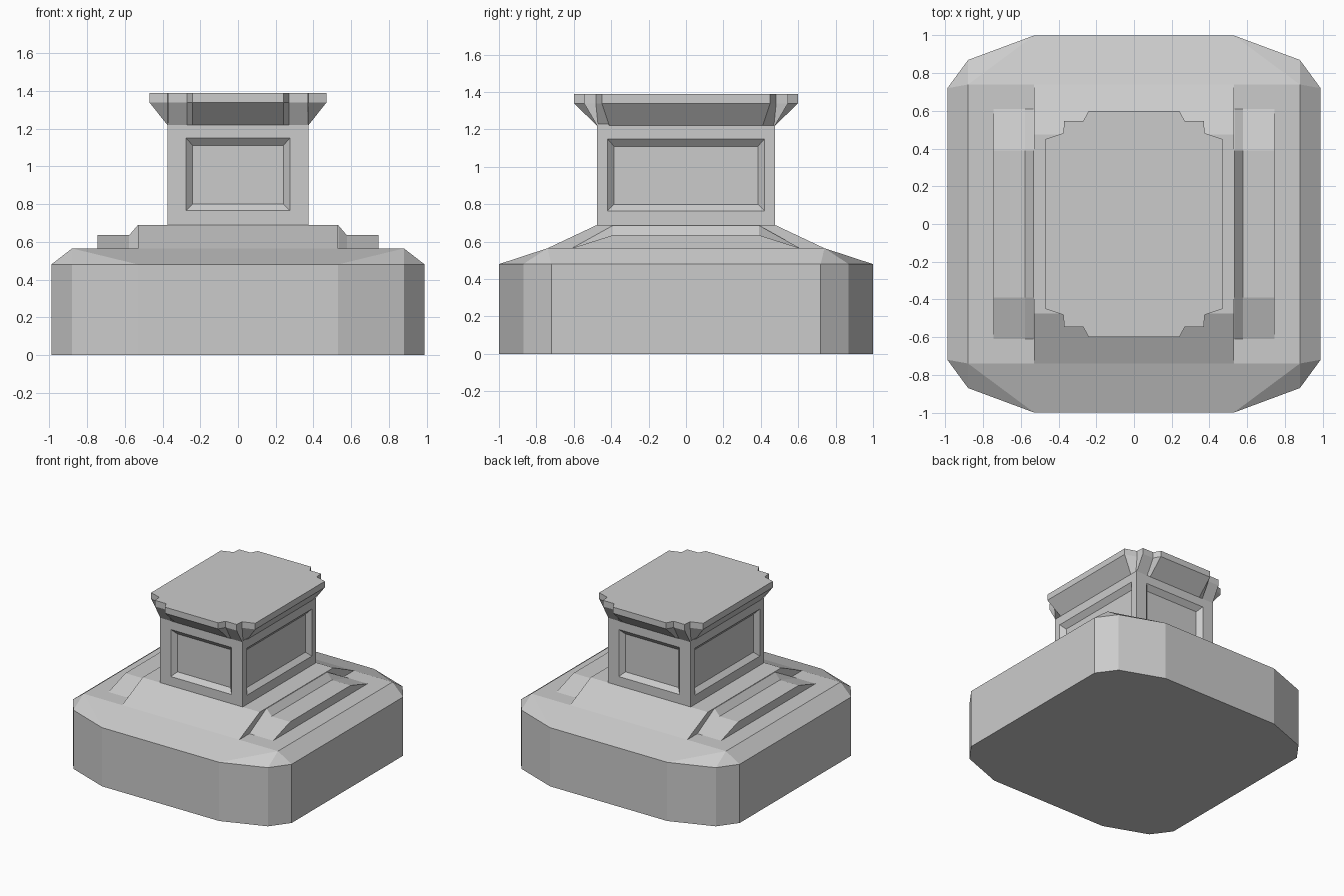
import bpy, bmesh
from math import copysign

if "Cube" in bpy.data.objects:
    bpy.data.objects.remove(bpy.data.objects["Cube"])

def finish(bm, name):
    bmesh.ops.recalc_face_normals(bm, faces=bm.faces[:])
    me = bpy.data.meshes.new(name)
    bm.to_mesh(me)
    bm.free()
    ob = bpy.data.objects.new(name, me)
    bpy.context.collection.objects.link(ob)
    return ob

def four_way(quarter):
    """Mirror a quarter outline (+x,+y, from the y axis to the x axis) into a full loop."""
    q, r = quarter, quarter[::-1]
    return (q + [(x, -y) for x, y in r] + [(-x, -y) for x, y in q]
            + [(-x, y) for x, y in r])

def loft(name, rings):
    """Skin rings of equal point count and close both ends."""
    bm = bmesh.new()
    loops = [[bm.verts.new(p) for p in ring] for ring in rings]
    n = len(loops[0])
    for a, b in zip(loops, loops[1:]):
        for i in range(n):
            j = (i + 1) % n
            bm.faces.new((a[i], a[j], b[j], b[i]))
    bm.faces.new(loops[0])
    bm.faces.new(loops[-1])
    return finish(bm, name)

def at_z(quarter, z):
    return [(x, y, z) for x, y in four_way(quarter)]

# Base plinth: chamfered slab with a sloping shoulder
bm = bmesh.new()
outline = [(0.53, 1.0), (0.88, 0.87), (0.99, 0.72)]
for p in at_z(outline, 0) + at_z(outline, 0.48) + at_z([(0.88, 0.74)], 0.565)[::1]:
    bm.verts.new(p)
bmesh.ops.convex_hull(bm, input=bm.verts[:])
finish(bm, "base_plinth")

# Raised centre ridge running front to back
prof = [(-0.76, 0.5), (-0.74, 0.565), (-0.475, 0.69),
        (0.475, 0.69), (0.74, 0.565), (0.76, 0.5)]
loft("centre_ridge", [[(x, y, z) for y, z in prof] for x in (-0.53, 0.53)])

# Side steps: sloped-end blocks with a steep fillet against the ridge
def step(x, h):
    return [(x, -0.61, 0.5), (x, -0.61, 0.565), (x, -0.39, h),
            (x, 0.39, h), (x, 0.61, 0.565), (x, 0.61, 0.5)]
for side, s in (("left", -1), ("right", 1)):
    loft(side + "_step", [step(s * 0.5, 0.687), step(s * 0.533, 0.687),
                          step(s * 0.577, 0.635), step(s * 0.745, 0.635)])

# Column with a recessed panel on each of its four sides
bm = bmesh.new()
bmesh.ops.create_cube(bm, size=1)
for v in bm.verts:
    v.co = (v.co.x * 0.75, v.co.y * 0.95, 0.955 + v.co.z * 0.55)
bm.normal_update()
for f in [f for f in bm.faces if abs(f.normal.z) < 0.5]:
    n = 0 if abs(f.normal.x) > 0.5 else 1
    u = 1 - n
    rim = (0.275, 0.42)[u]
    for half, lo, hi, depth in ((rim, 0.765, 1.15, 0), (rim - 0.035, 0.8, 1.11, 0.035)):
        bmesh.ops.inset_individual(bm, faces=[f], thickness=0.02)
        for v in f.verts:
            v.co[u] = copysign(half, v.co[u])
            v.co.z = hi if v.co.z > 0.955 else lo
            v.co[n] -= copysign(depth, v.co[n])
finish(bm, "column")

# Flared capital with notched corners
foot = [(0.24, 0.475), (0.27, 0.475), (0.37, 0.475), (0.375, 0.47), (0.375, 0.41)]
lip = [(0.24, 0.6), (0.27, 0.545), (0.367, 0.545), (0.375, 0.485), (0.47, 0.45)]
lip = [(0.24, 0.6), (0.27, 0.545), (0.37, 0.545), (0.375, 0.482), (0.47, 0.45)]
loft("capital", [at_z(foot, 1.22), at_z(lip, 1.34), at_z(lip, 1.39)])
